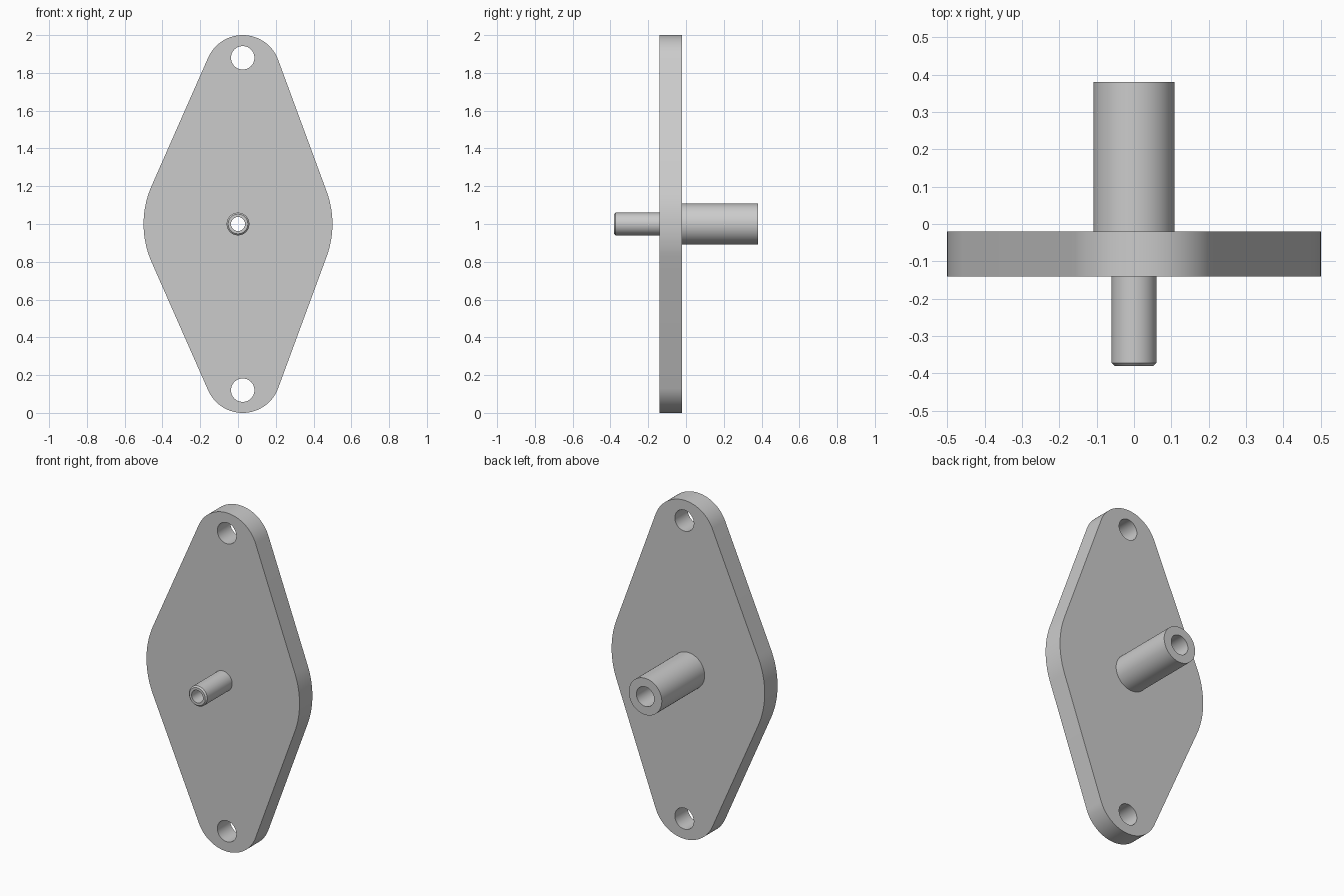
import bpy, bmesh
from math import pi, cos, sin, asin, atan2, hypot, radians

cube = bpy.data.objects.get("Cube")
if cube:
    bpy.data.objects.remove(cube, do_unlink=True)

# One grey metal for everything
metal = bpy.data.materials.new("grey_metal")
metal.use_nodes = True
GREY = (0.6, 0.6, 0.6, 1)
metal.diffuse_color = GREY
metal.node_tree.nodes["Principled BSDF"].inputs["Base Color"].default_value = GREY

MID_Z = 1.0
BORE, SOCKET = 0.037, 0.058
PLATE_FRONT, PLATE_BACK = -0.14, -0.02


def finish(name, bm):
    bmesh.ops.recalc_face_normals(bm, faces=bm.faces)
    mesh = bpy.data.meshes.new(name)
    bm.to_mesh(mesh)
    bm.free()
    mesh.materials.append(metal)
    obj = bpy.data.objects.new(name, mesh)
    bpy.context.collection.objects.link(obj)
    bpy.ops.object.select_all(action="DESELECT")
    obj.select_set(True)
    bpy.context.view_layer.objects.active = obj
    bpy.ops.object.shade_smooth_by_angle(angle=radians(30))
    return obj


def arc(cx, cz, r, start, end, steps):
    return [(cx + r * cos(a), cz + r * sin(a))
            for a in (start + (end - start) * i / steps for i in range(steps + 1))]


def circle(cx, cz, r, steps=48):
    return arc(cx, cz, r, 0, 2 * pi, steps)[:-1]


def add_loop(bm, points, y):
    verts = [bm.verts.new((x, y, z)) for x, z in points]
    for a, b in zip(verts, verts[1:] + verts[:1]):
        bm.edges.new((a, b))


def lathe(name, profile, steps=64):
    """Spin a closed (radius, y) profile around the y axis."""
    bm = bmesh.new()
    rings = [[bm.verts.new((x, y, z)) for x, z in circle(0, MID_Z, r, steps)]
             for r, y in profile]
    for a, b in zip(rings, rings[1:] + rings[:1]):
        for i in range(steps):
            j = (i + 1) % steps
            bm.faces.new((a[i], a[j], b[j], b[i]))
    return finish(name, bm)


# Flange plate: large middle circle joined by tangents to two offset end circles
mid_r, end_r, end_x, end_d = 0.5, 0.2, 0.025, 0.8
lean = atan2(end_x, end_d)
taper = asin((mid_r - end_r) / hypot(end_x, end_d))
right, left = taper - lean, pi - taper - lean
outline = (arc(0, MID_Z, mid_r, -right, right, 20)
           + arc(end_x, MID_Z + end_d, end_r, right, left, 40)
           + arc(0, MID_Z, mid_r, left, 2 * pi - left, 20)
           + arc(end_x, MID_Z - end_d, end_r, 2 * pi - left, 2 * pi - right, 40))
bm = bmesh.new()
add_loop(bm, outline, PLATE_FRONT)
add_loop(bm, circle(0, MID_Z, BORE), PLATE_FRONT)
for side in (-1, 1):
    add_loop(bm, circle(end_x, MID_Z + side * 0.88, 0.062), PLATE_FRONT)
bmesh.ops.triangle_fill(bm, edges=bm.edges[:], use_beauty=True, use_dissolve=False)
solid = bmesh.ops.extrude_face_region(bm, geom=bm.faces[:], use_keep_orig=True)
for v in solid["geom"]:
    if isinstance(v, bmesh.types.BMVert):
        v.co.y = PLATE_BACK
finish("flange_plate", bm)

# Thin front spigot with a chamfered tip
lathe("front_spigot", [(BORE, PLATE_FRONT), (BORE, -0.38), (0.052, -0.38),
                       (0.06, -0.372), (0.06, PLATE_FRONT)])

# Thick rear sleeve with a wider bore
lathe("rear_sleeve", [(SOCKET, PLATE_BACK), (SOCKET, 0.38),
                      (0.108, 0.38), (0.108, PLATE_BACK)])
